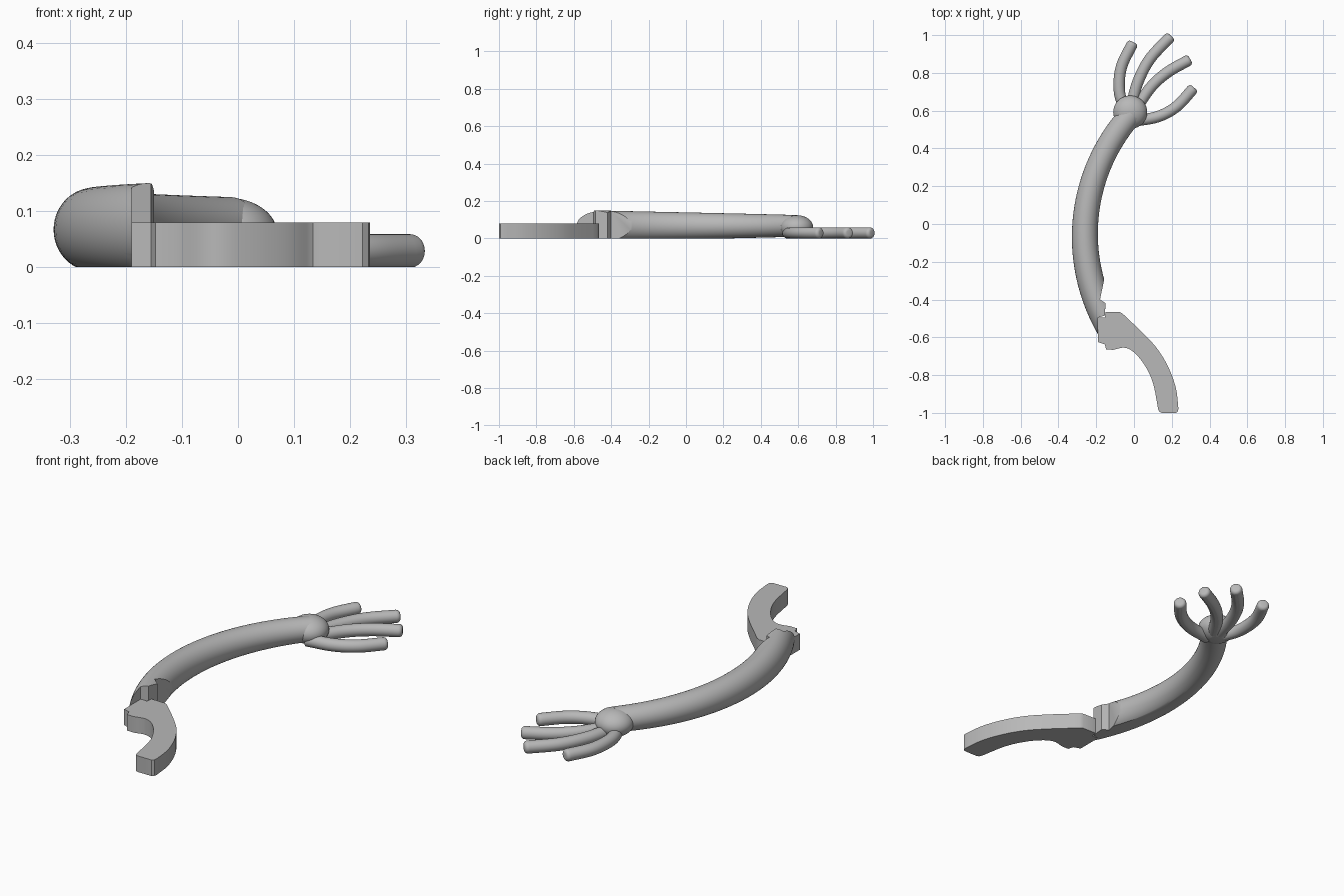
import bpy, bmesh, math
from mathutils import Vector

if "Cube" in bpy.data.objects:
    bpy.data.objects.remove(bpy.data.objects["Cube"])

grey = bpy.data.materials.new("plain grey")
grey.use_nodes = True
GREY = (0.48, 0.48, 0.48, 1)
grey.diffuse_color = GREY
grey.node_tree.nodes["Principled BSDF"].inputs["Base Color"].default_value = GREY


def make(name, bm):
    bmesh.ops.recalc_face_normals(bm, faces=bm.faces)
    me = bpy.data.meshes.new(name)
    bm.to_mesh(me)
    bm.free()
    ob = bpy.data.objects.new(name, me)
    bpy.context.collection.objects.link(ob)
    me.materials.append(grey)
    return ob


def smooth(ob):
    bpy.ops.object.select_all(action='DESELECT')
    ob.select_set(True)
    bpy.context.view_layer.objects.active = ob
    bpy.ops.object.shade_smooth_by_angle(angle=math.radians(32))


def spline(pts, n=8):
    """Smooth curve through 2D points."""
    p = [Vector(q) for q in pts]
    p = [2 * p[0] - p[1]] + p + [2 * p[-1] - p[-2]]
    out = []
    for i in range(1, len(p) - 2):
        a, b, c, d = p[i - 1:i + 3]
        for k in range(n):
            t = k / n
            out.append(0.5 * (2 * b + (c - a) * t + (2 * a - 5 * b + 4 * c - d) * t * t
                              + (3 * b - a - 3 * c + d) * t ** 3))
    return out + [p[-2]]


def tube(stations, z, seg=32):
    """Sweep an ellipse along stations of (point, side radius, height radius)."""
    bm = bmesh.new()
    rings = []
    for i, (p, rs, rz) in enumerate(stations):
        d = (stations[min(i + 1, len(stations) - 1)][0] - stations[max(i - 1, 0)][0]).normalized()
        side = Vector((-d.y, d.x))
        ring = []
        for k in range(seg):
            a = math.tau * k / seg
            q = p + side * rs * math.cos(a)
            ring.append(bm.verts.new((q.x, q.y, z + rz * math.sin(a))))
        rings.append(ring)
    for r, s in zip(rings, rings[1:]):
        for k in range(seg):
            bm.faces.new((r[k], r[(k + 1) % seg], s[(k + 1) % seg], s[k]))
    bm.faces.new(rings[0])
    bm.faces.new(rings[-1])
    return bm


def flatten_base(bm):
    """Cut away everything under the ground plane and close the hole."""
    res = bmesh.ops.bisect_plane(bm, geom=bm.verts[:] + bm.edges[:] + bm.faces[:],
                                 plane_co=(0, 0, 0), plane_no=(0, 0, 1), clear_inner=True)
    edges = [e for e in res["geom_cut"] if isinstance(e, bmesh.types.BMEdge)]
    bmesh.ops.holes_fill(bm, edges=edges, sides=0)


def prism(name, outline, z0, z1):
    bm = bmesh.new()
    f = bm.faces.new([bm.verts.new((x, y, z0)) for x, y in outline])
    res = bmesh.ops.extrude_face_region(bm, geom=[f])
    up = [v for v in res["geom"] if isinstance(v, bmesh.types.BMVert)]
    bmesh.ops.translate(bm, verts=up, vec=(0, 0, z1 - z0))
    return make(name, bm)


# Curved forearm: tapered elliptical sweep along a circular arc
stations = []
for i in range(49):
    t = i / 48
    a = math.radians(-46 + 88 * t)
    c = Vector((0.70 - 0.96 * math.cos(a), -0.06 + 0.96 * math.sin(a)))
    stations.append((c, 0.076 - 0.014 * t, 0.090 - 0.032 * t))
arm = make("arm", tube(stations, 0.067, 48))

# Notched joint cut at the lower end and flat underside
keep = [(-0.5, -0.8), (-0.19, -0.8), (-0.19, -0.495), (-0.155, -0.485), (-0.15, -0.42),
        (-0.18, -0.40), (-0.157, -0.29), (0.3, -0.1), (0.3, 0.9), (-0.5, 0.9)]
cutter = prism("arm_cutter", keep, 0, 0.4)
cutter.hide_render = True
mod = arm.modifiers.new("joint_cut", 'BOOLEAN')
mod.operation = 'INTERSECT'
mod.solver = 'EXACT'
mod.object = cutter
bpy.context.view_layer.objects.active = arm
bpy.ops.object.modifier_apply(modifier=mod.name)
bpy.data.objects.remove(cutter)
smooth(arm)

# Rounded palm
bm = bmesh.new()
bmesh.ops.create_uvsphere(bm, u_segments=40, v_segments=24, radius=1)
for v in bm.verts:
    v.co = (-0.02 + 0.09 * v.co.x, 0.592 + 0.088 * v.co.y, 0.06 + 0.064 * v.co.z)
flatten_base(bm)
smooth(make("palm", bm))

# Four curved fingers with blunt rounded tips
FINGERS = {
    "first_finger": [(-0.045, 0.60), (-0.077, 0.70), (-0.067, 0.83), (-0.004, 0.963)],
    "second_finger": [(-0.015, 0.62), (0.02, 0.75), (0.085, 0.875), (0.197, 0.995)],
    "third_finger": [(0.01, 0.61), (0.09, 0.725), (0.18, 0.805), (0.298, 0.872)],
    "fourth_finger": [(0.0, 0.545), (0.125, 0.568), (0.225, 0.622), (0.318, 0.722)],
}
R = 0.03
for name, pts in FINGERS.items():
    path = spline(pts, 8)
    end, d = path[-1], (path[-1] - path[-2]).normalized()
    path = [p for p in path[:-1] if (p - end).length > 0.02]
    st = [(p, R, R) for p in path]
    for k in range(6):
        a = math.radians(88) * k / 5
        r = R * 0.45 + R * 0.55 * math.cos(a)
        st.append((end - d * 0.018 * (1 - math.sin(a)), r, r))
    bm = tube(st, 0.029, 24)
    flatten_base(bm)
    smooth(make(name, bm))

# Flat curved bracket that meets the joint
inner = spline([(-0.11, -0.666), (-0.05, -0.655), (0.0, -0.68), (0.055, -0.745),
                (0.10, -0.84), (0.128, -0.98)], 5)
outer = spline([(0.235, -0.975), (0.222, -0.87), (0.185, -0.765), (0.13, -0.67),
                (0.06, -0.59), (-0.06, -0.475)], 5)
outline = ([(-0.19, -0.625), (-0.155, -0.637), (-0.147, -0.665)] + [tuple(p) for p in inner]
           + [(0.134, -0.994), (0.146, -1.0), (0.222, -1.0), (0.233, -0.992)]
           + [tuple(p) for p in outer]
           + [(-0.075, -0.467), (-0.15, -0.465), (-0.155, -0.495), (-0.19, -0.495)])
smooth(prism("bracket", outline, 0, 0.08))
